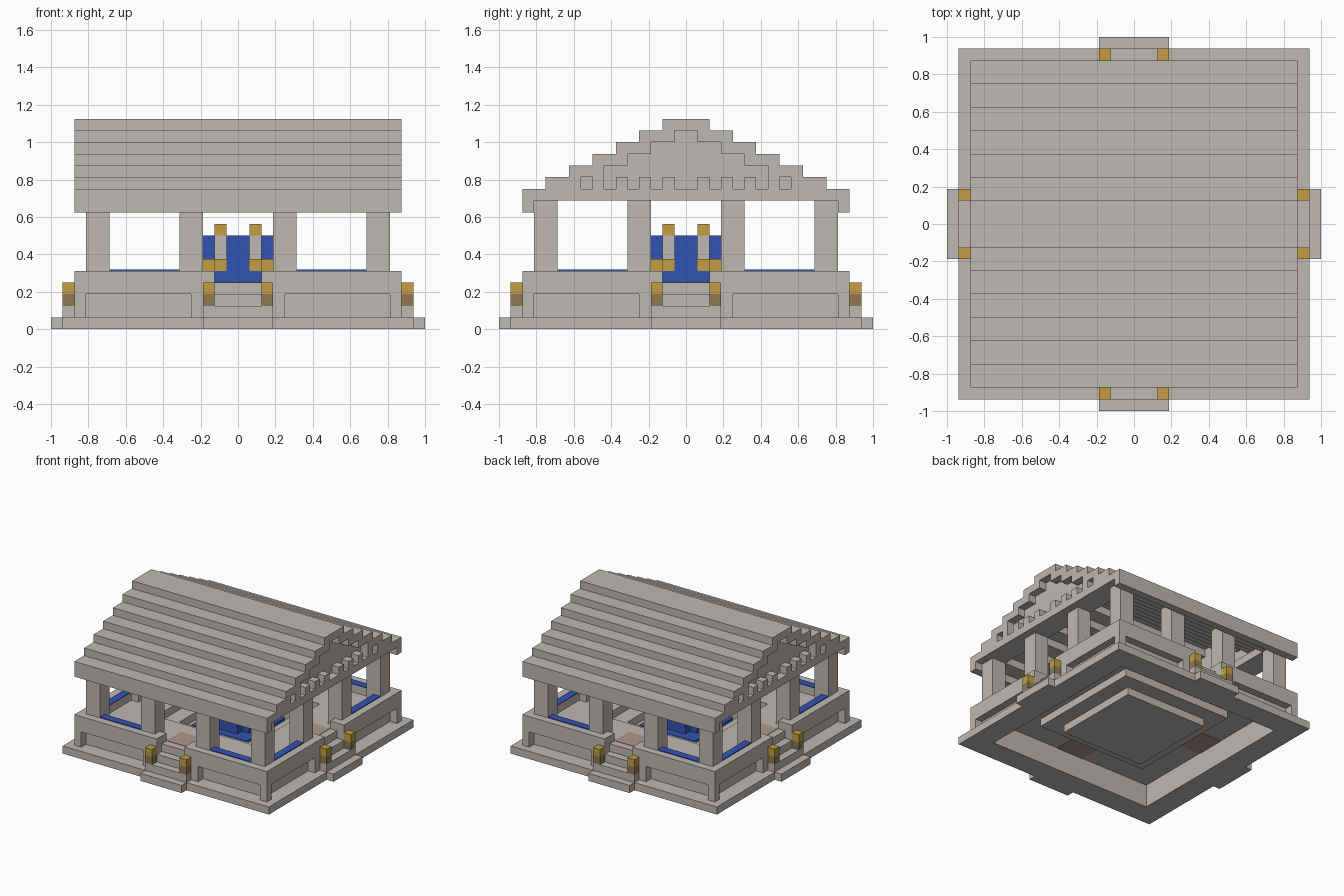
import bpy, bmesh
from mathutils import Matrix, Vector

cube = bpy.data.objects.get("Cube")
if cube:
    bpy.data.objects.remove(cube, do_unlink=True)

U = 1 / 16  # one building block


def srgb(r, g, b):
    return [((c / 255 + 0.055) / 1.055) ** 2.4 for c in (r, g, b)] + [1.0]


def material(name, r, g, b):
    m = bpy.data.materials.new(name)
    m.use_nodes = True
    col = srgb(r, g, b)
    m.diffuse_color = col
    m.node_tree.nodes["Principled BSDF"].inputs["Base Color"].default_value = col
    return m


STONE = material("pale stone", 190, 184, 178)
GOLD = material("gold", 196, 158, 66)
BRONZE = material("dull bronze", 145, 120, 82)
WATER = material("water blue", 50, 84, 178)
MAT = material("rose brown", 176, 150, 137)


def part(name, mat, boxes, turns=1):
    """Join boxes (x0, x1, y0, y1, z0, z1 in blocks), repeated by quarter turns."""
    bm = bmesh.new()
    for t in range(turns):
        rot = Matrix.Rotation(t * 1.5707963, 4, 'Z')
        for x0, x1, y0, y1, z0, z1 in boxes:
            centre = Vector((x0 + x1, y0 + y1, z0 + z1)) / 2
            size = Matrix.Diagonal((x1 - x0, y1 - y0, z1 - z0, 1))
            bmesh.ops.create_cube(bm, size=1, matrix=Matrix.Scale(U, 4) @ rot
                                  @ Matrix.Translation(centre) @ size)
    me = bpy.data.meshes.new(name)
    bm.to_mesh(me)
    bm.free()
    me.materials.append(mat)
    ob = bpy.data.objects.new(name, me)
    bpy.context.collection.objects.link(ob)
    return ob


def ring(a, b, z0, z1):
    """Square ring between half-widths a and b."""
    return [(-b, b, -b, -a, z0, z1), (-b, b, a, b, z0, z1),
            (-b, -a, -a, a, z0, z1), (a, b, -a, a, z0, z1)]


def both(x0, x1, *rest):
    """A box and its mirror image across x."""
    return [(x0, x1, *rest), (-x1, -x0, *rest)]


# Base slab and the entrance steps on all four sides
part("base_slab", STONE, ring(12, 15, 0, 1))
part("entrance_steps", STONE,
     [(-3, 3, -16, -15, 0, 1)] + [(-2, 2, -15 + i, -14 + i, 1, 2 + i) for i in range(3)], 4)

# Plinth walls with recessed panels
part("plinth_wall", STONE, both(2, 13, -13, -12, 1, 5), 4)
part("plinth_band", STONE, both(2, 14, -14, -13, 3, 5), 4)
part("plinth_posts", STONE, both(13, 14, -14, -13, 1, 3) + both(2, 4, -14, -13, 1, 3), 4)
part("water_channel", WATER, both(5, 11, -13, -12, 5, 5.1), 4)

# Entrance lamps
part("lamp_foot", STONE, both(2, 3, -15, -14, 1, 2), 4)
part("lamp_base", BRONZE, both(2, 3, -15, -14, 2, 3), 4)
part("lamp_top", GOLD, both(2, 3, -15, -14, 3, 4), 4)

# Floor stepping down to a sunken court
part("upper_floor", STONE, ring(7, 12, 3, 4))
part("court_step", STONE, ring(5, 8, 2, 3))
part("court_floor", STONE, [(-6, 6, -6, 6, 1, 2)])
part("floor_mat", MAT, [(-2, 2, -12, -9, 2.95, 4.05)], 4)

# Fountain in the middle
part("fountain_basin", WATER, [(-4, 4, -4, 4, 2, 2.5)])
part("fountain_base", WATER, [(-3, 3, -2, 2, 2, 5), (-2, 2, -3, 3, 2, 5)])
part("fountain_falls", WATER, [(-3, 3, -1, 1, 5, 8), (-1, 1, -3, 3, 5, 8)])
part("fountain_brackets", GOLD, both(1, 2, -3, -2, 5, 6) + both(2, 3, -2, -1, 5, 6), 4)
part("fountain_posts", STONE, [(1, 2, 1, 2, 5, 8)], 4)
part("fountain_caps", GOLD, [(1, 2, 1, 2, 8, 9)], 4)

# Pillars: corner ones and a pair beside each entrance
part("corner_pillar", STONE, [(11, 13, 11, 13, 4, 11)], 4)
part("entrance_pillar", STONE, both(3, 5, -13, -11, 4, 11), 4)

# Stepped roof shell, one course per tier
roof = []
for i in range(7):
    h, top = 14 - 2 * i, 12 + i
    for s in (-1, 1):
        for inner, drop in ((max(h - 3, 0), 1), (h - 1, 2)):
            y0, y1 = sorted((s * inner, s * h))
            roof.append((-14, 14, y0, y1, top - drop, top))
part("roof_courses", STONE, roof)

# Beams on the pillars, recessed gables and their toothed row
part("gable_beam", STONE, both(11, 14, -13, 13, 11, 12))
part("gable_wall", STONE,
     [b for i in range(5) for b in both(12, 13, -9 + 2 * i, 9 - 2 * i, 12 + i, 13 + i)])
teeth = []
for y in (1, 3, 5, 7):
    teeth += both(13, 14, y, y + 1, 12, 13) + both(13, 14, -y - 1, -y, 12, 13)
part("gable_teeth", STONE, teeth)
